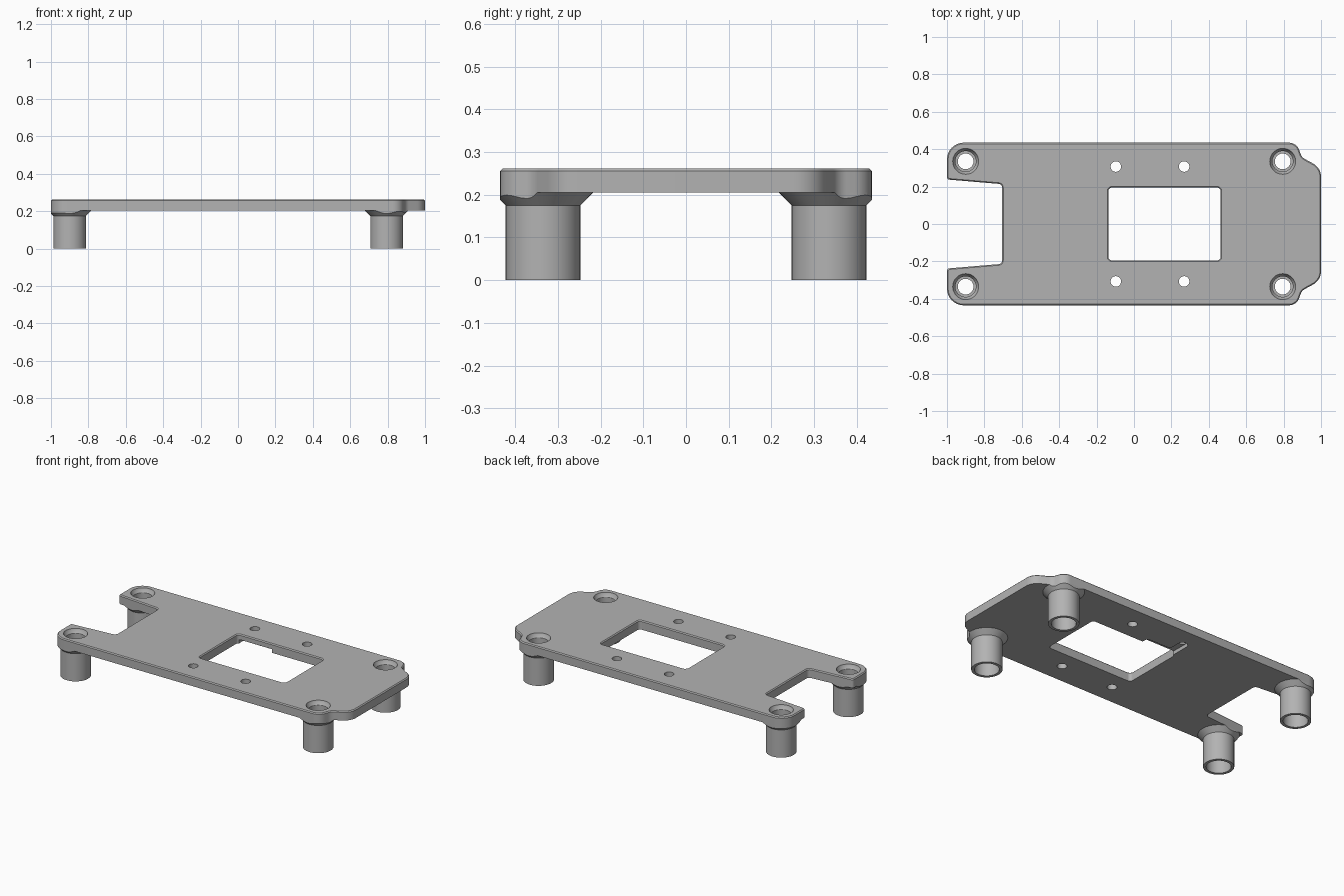
import bpy, bmesh, math
from mathutils import Vector

cube = bpy.data.objects.get("Cube")
if cube:
    bpy.data.objects.remove(cube, do_unlink=True)

grey = bpy.data.materials.new("mid grey")
grey.use_nodes = True
colour = (0.45, 0.45, 0.45, 1)
grey.diffuse_color = colour
grey.node_tree.nodes["Principled BSDF"].inputs["Base Color"].default_value = colour


def rounded(corners, steps=8):
    """Polygon of (x, y, radius) corners with each corner filleted."""
    out, n = [], len(corners)
    for i, (x, y, r) in enumerate(corners):
        p = Vector((x, y))
        if r == 0:
            out.append(p)
            continue
        a = (Vector(corners[i - 1][:2]) - p).normalized()
        b = (Vector(corners[(i + 1) % n][:2]) - p).normalized()
        half = a.angle(b) / 2
        centre = p + (a + b).normalized() * (r / math.sin(half))
        start = p + a * (r / math.tan(half)) - centre
        end = p + b * (r / math.tan(half)) - centre
        sweep = math.pi - 2 * half
        for k in range(steps + 1):
            t = k / steps
            v = (start * math.sin((1 - t) * sweep) + end * math.sin(t * sweep)) / math.sin(sweep)
            out.append(centre + v)
    return out


def inset(pts, d):
    """Move a counter-clockwise outline inwards by d (outwards if negative)."""
    out = []
    for i, p in enumerate(pts):
        e1 = (p - pts[i - 1]).normalized()
        e2 = (pts[(i + 1) % len(pts)] - p).normalized()
        n1, n2 = Vector((-e1.y, e1.x)), Vector((-e2.y, e2.x))
        out.append(p + (n1 + n2) * (d / (1 + n1.dot(n2))))
    return out


def circle(x, y, r, n=48):
    return [Vector((x + r * math.cos(2 * math.pi * k / n), y + r * math.sin(2 * math.pi * k / n)))
            for k in range(n)]


def loft(name, layers, ring=False):
    """Skin (outline, z) layers; cap the ends, or join last to first for a ring."""
    bm = bmesh.new()
    rows = [[bm.verts.new((p.x, p.y, z)) for p in pts] for pts, z in layers]
    pairs = list(zip(rows, rows[1:]))
    if ring:
        pairs.append((rows[-1], rows[0]))
    else:
        bm.faces.new(rows[0][::-1])
        bm.faces.new(rows[-1])
    for lo, hi in pairs:
        for k in range(len(lo)):
            j = (k + 1) % len(lo)
            bm.faces.new((lo[k], lo[j], hi[j], hi[k]))
    bmesh.ops.recalc_face_normals(bm, faces=bm.faces[:])
    me = bpy.data.meshes.new(name)
    bm.to_mesh(me)
    bm.free()
    me.materials.append(grey)
    ob = bpy.data.objects.new(name, me)
    bpy.context.collection.objects.link(ob)
    return ob


def boolean(ob, cutter, operation):
    """Apply a boolean and drop the cutter."""
    cutter.hide_render = True
    mod = ob.modifiers.new("cut", "BOOLEAN")
    mod.operation, mod.object, mod.solver = operation, cutter, "EXACT"
    bpy.context.view_layer.update()
    dg = bpy.context.evaluated_depsgraph_get()
    me = bpy.data.meshes.new_from_object(ob.evaluated_get(dg))
    ob.modifiers.clear()
    ob.data = me
    bpy.data.objects.remove(cutter, do_unlink=True)


def smooth(ob):
    bpy.ops.object.select_all(action="DESELECT")
    ob.select_set(True)
    bpy.context.view_layer.objects.active = ob
    bpy.ops.object.shade_smooth_by_angle(angle=math.radians(30))


BOTTOM, TOP, BEVEL = 0.205, 0.262, 0.006

# Plate outline: waisted shoulders at one end, open notch at the other
half = [(1, 0.30, 0.08), (0.897, 0.357, 0.05), (0.87, 0.435, 0.06),
        (-1, 0.435, 0.09), (-1, 0.238, 0.015), (-0.705, 0.213, 0.02)]
outline = rounded(half + [(x, -y, r) for x, y, r in reversed(half)])
plate = loft("top_plate", [(outline, BOTTOM), (outline, TOP - BEVEL), (inset(outline, BEVEL), TOP)])

# Central window with a bevelled rim
win = rounded([(-0.137, -0.195, 0.02), (0.463, -0.195, 0.02),
               (0.463, 0.195, 0.02), (-0.137, 0.195, 0.02)])
boolean(plate, loft("window_cutter", [(win, 0.15), (win, TOP - BEVEL),
                                      (inset(win, -BEVEL - 0.004), TOP + 0.004)]), "DIFFERENCE")

# Shallow cable channel under the plate, from the window to one small hole
channel = rounded([(-0.127, 0.18, 0), (0.1, 0.18, 0), (0.1, 0.235, 0.015),
                   (-0.067, 0.235, 0.015), (-0.067, 0.336, 0.029), (-0.127, 0.336, 0.029)])
boolean(plate, loft("channel_cutter", [(channel, 0.15), (channel, 0.228)]), "DIFFERENCE")

# Small screw holes
for x in (-0.097, 0.268):
    for y in (-0.307, 0.307):
        c = circle(x, y, 0.028, 32)
        boolean(plate, loft("hole_cutter", [(c, 0.15), (c, 0.3)]), "DIFFERENCE")

# Hollow legs with flared collars trimmed to the plate outline
for end, x in (("right", -0.9), ("left", 0.795)):
    for side, y in (("front", -0.335), ("back", 0.335)):
        sink = [(0.055, 0.15), (0.055, 0.238), (0.068, 0.256), (0.071, 0.27)]
        boolean(plate, loft("sink_cutter", [(circle(x, y, r), z) for r, z in sink]), "DIFFERENCE")
        profile = [(0.0875, 0), (0.0875, 0.175), (0.1175, BOTTOM), (0.055, BOTTOM),
                   (0.055, 0.12), (0.042, 0.12), (0.042, 0.10), (0.07, 0.10), (0.07, 0)]
        leg = loft(f"{side}_{end}_leg", [(circle(x, y, r), z) for r, z in profile], ring=True)
        boolean(leg, loft("collar_trim", [(outline, -0.1), (outline, 0.3)]), "INTERSECT")
        smooth(leg)

smooth(plate)
